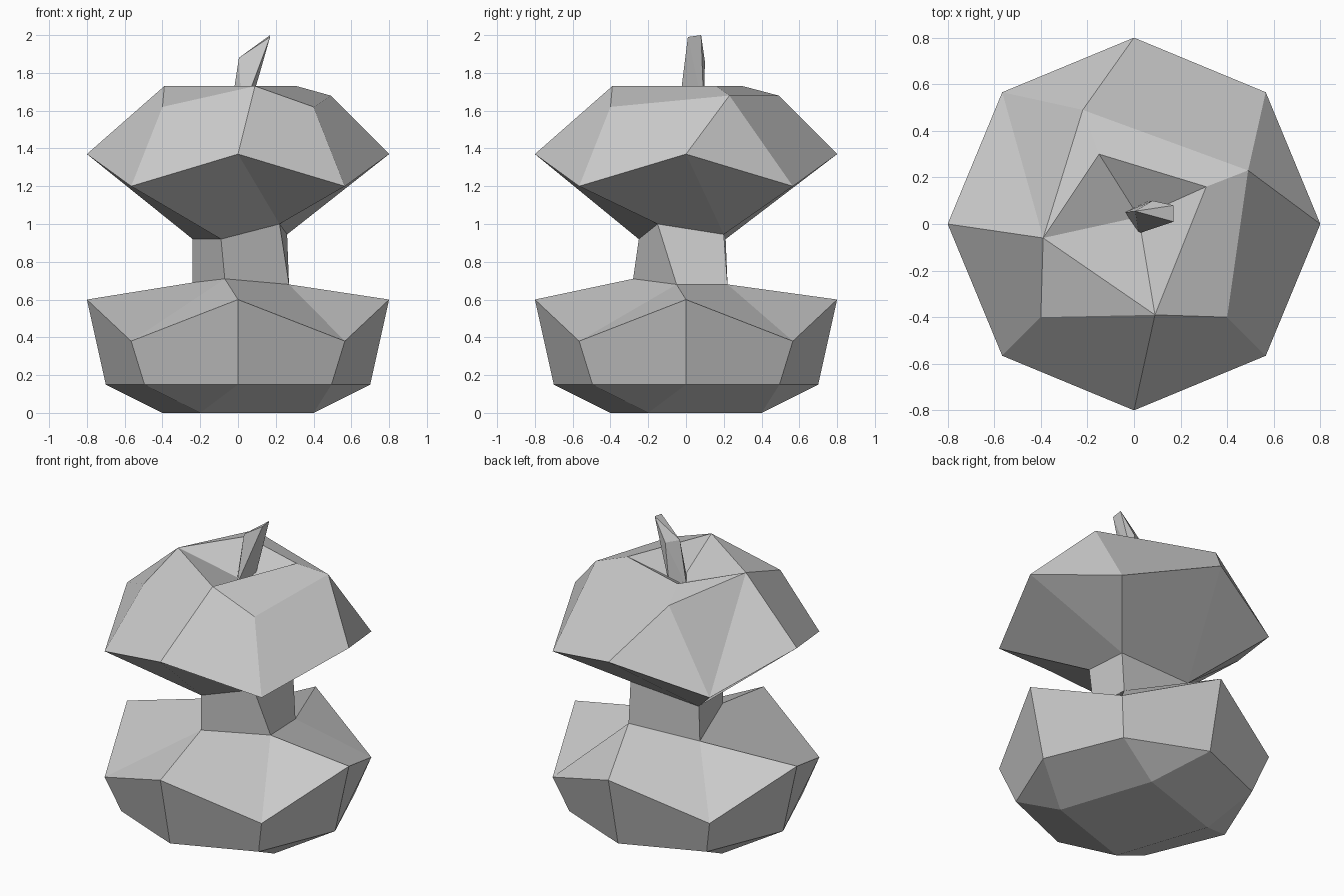
import bpy, bmesh, math
from mathutils import Vector

cube = bpy.data.objects.get("Cube")
if cube:
    bpy.data.objects.remove(cube)

grey = bpy.data.materials.new("light_grey")
grey.use_nodes = True
colour = (0.6, 0.6, 0.6, 1)
grey.diffuse_color = colour
grey.node_tree.nodes["Principled BSDF"].inputs["Base Color"].default_value = colour


def finish(bm, name):
    bmesh.ops.recalc_face_normals(bm, faces=bm.faces)
    mesh = bpy.data.meshes.new(name)
    bm.to_mesh(mesh)
    bm.free()
    mesh.materials.append(grey)
    obj = bpy.data.objects.new(name, mesh)
    bpy.context.collection.objects.link(obj)
    return obj


bm = bmesh.new()


def points(coords):
    return [bm.verts.new(c) for c in coords]


def ring(radius, z_axis, z_diagonal):
    """Eight points; even ones lie on the axes, odd ones on the diagonals."""
    return points([(radius * math.cos(i * math.pi / 4),
                    radius * math.sin(i * math.pi / 4),
                    z_diagonal if i % 2 else z_axis) for i in range(8)])


def face(*verts):
    bm.faces.new(verts)


# Main rings, from the bottom up
base = points([(0.4, -0.2, 0), (0.2, 0.4, 0), (-0.4, 0.2, 0), (-0.2, -0.4, 0)])
belly = ring(0.7, 0.15, 0.15)
low = ring(0.8, 0.6, 0.38)
neck_low = points([(0.27, -0.05, 0.68), (0.26, 0.22, 0.68),
                   (-0.24, 0.2, 0.69), (-0.07, -0.28, 0.71)])
neck_high = points([(0.22, -0.15, 1.0), (0.26, 0.2, 0.945),
                    (-0.24, 0.21, 0.92), (-0.09, -0.25, 0.92)])
high = ring(0.8, 1.37, 1.2)

face(*base)
for i in range(8):
    j = (i + 1) % 8
    face(belly[i], belly[j], low[j], low[i])

for k in range(4):
    n = (k + 1) % 4
    axis, diag, prev = 2 * k, (2 * k - 1) % 8, (2 * k - 2) % 8
    after = (axis + 1) % 8
    # Underside
    face(base[k], belly[diag], belly[axis])
    face(base[k], belly[axis], belly[after], base[n])
    # Bitten ledge below the neck
    face(neck_low[k], low[diag], low[axis])
    face(neck_low[k - 1], low[prev], low[diag], neck_low[k])
    # Neck
    face(neck_low[k], neck_low[n], neck_high[n], neck_high[k])
    # Bitten overhang above the neck
    face(neck_high[k], high[prev], high[diag])
    face(neck_high[k], high[diag], high[axis], neck_high[n])

# Uneven shoulders and the rim of the stem hollow
left_front, right_front, left_back, right_back = points(
    [(0.4, -0.4, 1.62), (-0.4, -0.4, 1.62), (0.49, 0.23, 1.68), (-0.22, 0.49, 1.68)])
rim = points([(0.09, -0.39, 1.73), (0.31, 0.16, 1.73),
              (-0.15, 0.3, 1.73), (-0.39, -0.06, 1.73)])
rim_front, rim_left, rim_back, rim_right = rim
east, north_east, north, north_west, west, south_west, south, south_east = high

face(south_east, east, left_back, left_front)
face(east, north_east, left_back)
face(north_east, north, right_back, left_back)
face(north, north_west, right_back)
face(north_west, rim_right, right_back)
face(north_west, west, rim_right)
face(west, south_west, right_front, rim_right)
face(south_west, south, rim_front, right_front)
face(south, south_east, left_front, rim_front)
face(right_front, rim_front, rim_right)
face(left_front, left_back, rim_left, rim_front)
face(left_back, right_back, rim_back, rim_left)
face(right_back, rim_right, rim_back)

# Stem hollow
pit = bm.verts.new((0.02, 0.03, 1.59))
for k in range(4):
    face(rim[k], rim[(k + 1) % 4], pit)
finish(bm, "apple_core")

# Stem, a slanted wedge
bm = bmesh.new()
points([(-0.04, 0.05, 1.59), (0.02, -0.04, 1.59), (0.055, 0.095, 1.59),
        (0.005, 0.055, 1.88), (0.08, 0.1, 1.86),
        (0.17, 0.01, 1.99), (0.17, 0.08, 2.0)])
bmesh.ops.convex_hull(bm, input=bm.verts[:])
finish(bm, "stem")
